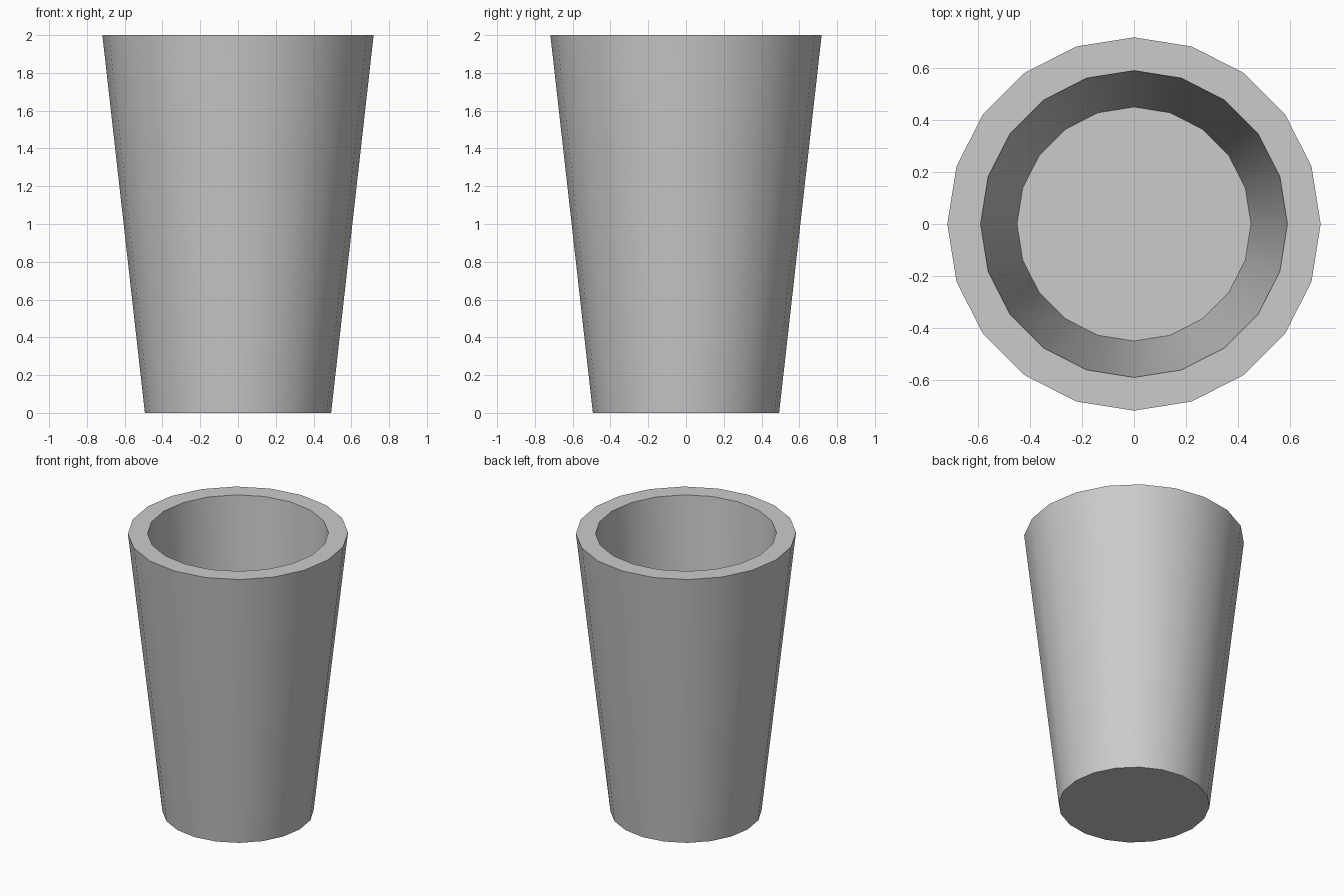
import bpy
import bmesh
import math

if "Cube" in bpy.data.objects:
    bpy.data.objects.remove(bpy.data.objects["Cube"])

SIDES = 20
# Wall profile (radius, height): outer base, outer rim, inner rim, inner floor
PROFILE = [(0.493, 0.0), (0.718, 2.0), (0.59, 2.0), (0.45, 0.25)]

bm = bmesh.new()


def ring(radius, z):
    step = 2 * math.pi / SIDES
    return [bm.verts.new((radius * math.cos(i * step), radius * math.sin(i * step), z))
            for i in range(SIDES)]


# Outer wall, flat rim and inner wall
rings = [ring(r, z) for r, z in PROFILE]
for a, b in zip(rings, rings[1:]):
    for i in range(SIDES):
        j = (i + 1) % SIDES
        bm.faces.new((a[i], a[j], b[j], b[i]))

# Underside and inner floor
bm.faces.new(rings[0][::-1])
bm.faces.new(rings[-1])
bmesh.ops.recalc_face_normals(bm, faces=bm.faces[:])

mesh = bpy.data.meshes.new("cup")
bm.to_mesh(mesh)
bm.free()
cup = bpy.data.objects.new("cup", mesh)
bpy.context.collection.objects.link(cup)

# Smooth walls with crisp rim and base
bpy.context.view_layer.objects.active = cup
cup.select_set(True)
bpy.ops.object.shade_smooth_by_angle(angle=math.radians(30))
